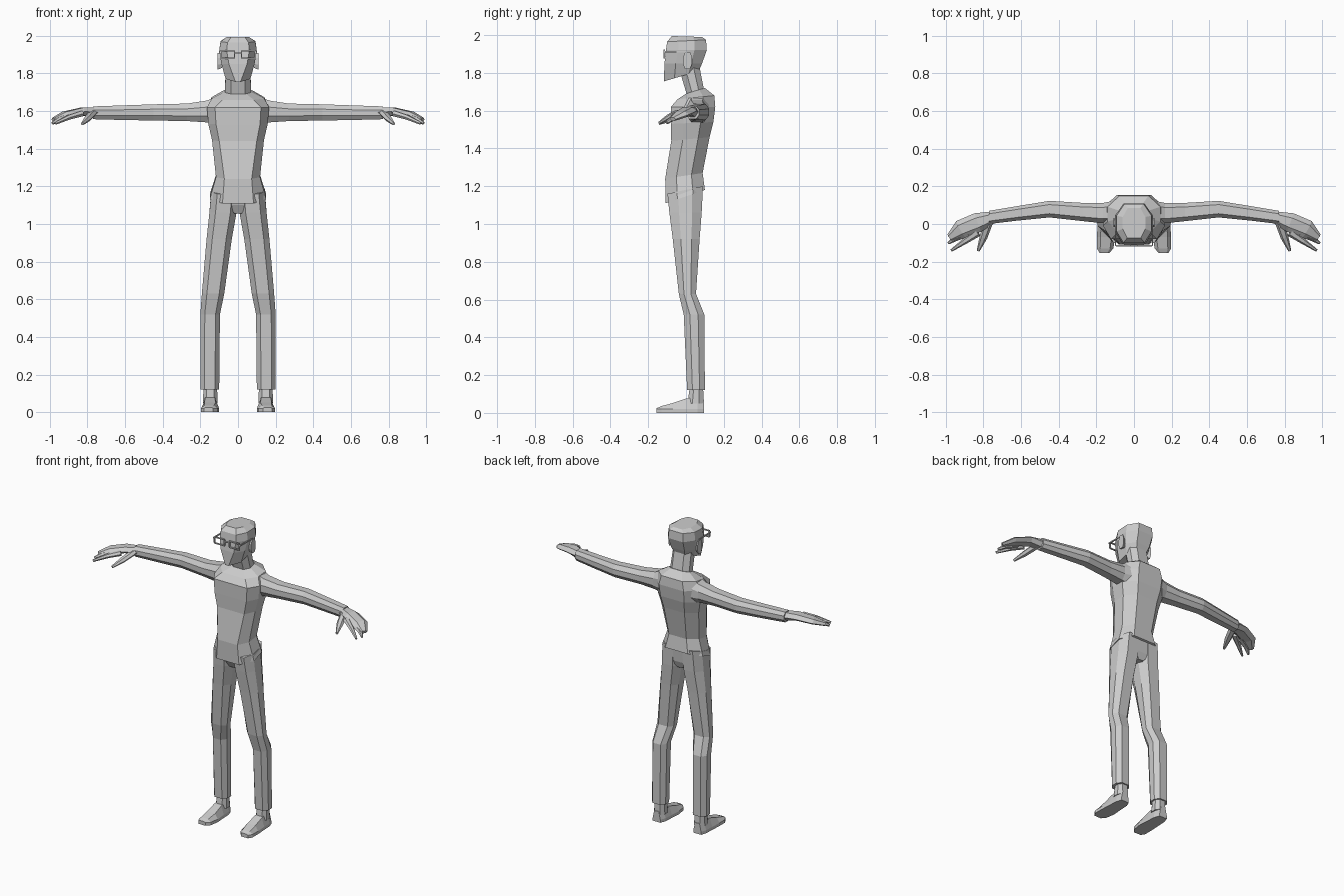
import bpy
import bmesh
from mathutils import Vector

old = bpy.data.objects.get("Cube")
if old:
    bpy.data.objects.remove(old, do_unlink=True)

grey = bpy.data.materials.new("plain_grey")
grey.use_nodes = True
GREY = (0.6, 0.6, 0.6, 1)
grey.diffuse_color = GREY
grey.node_tree.nodes["Principled BSDF"].inputs["Base Color"].default_value = GREY


def loft(name, rings, mirror=False):
    """Skin a closed, flat-shaded body over equal-length rings of points."""
    bm = bmesh.new()
    loops = [[bm.verts.new(p) for p in ring] for ring in rings]
    for a, b in zip(loops, loops[1:]):
        for i in range(len(a)):
            j = (i + 1) % len(a)
            bm.faces.new((a[i], a[j], b[j], b[i]))
    bm.faces.new(loops[0][::-1])
    bm.faces.new(loops[-1])
    bmesh.ops.recalc_face_normals(bm, faces=bm.faces)
    mesh = bpy.data.meshes.new(name)
    bm.to_mesh(mesh)
    bm.free()
    mesh.materials.append(grey)
    obj = bpy.data.objects.new(name, mesh)
    bpy.context.collection.objects.link(obj)
    if mirror:
        obj.modifiers.new("Mirror", 'MIRROR')
    return obj


def octagon(u0, u1, v0, v1, front=0.55, back=0.55):
    """Eight-sided section; front and back set the width of the end faces."""
    c, w, d = (u0 + u1) / 2, (u1 - u0) / 2, (v1 - v0) * 0.3
    return [(c - w * front, v0), (c + w * front, v0), (u1, v0 + d), (u1, v1 - d),
            (c + w * back, v1), (c - w * back, v1), (u0, v1 - d), (u0, v0 + d)]


def level(x0, x1, y0, y1, z_front, z_back=None, front=0.55, back=0.55):
    """Horizontal ring that may tilt from front to back."""
    z_back = z_front if z_back is None else z_back
    return [(x, y, z_front + (z_back - z_front) * (y - y0) / (y1 - y0))
            for x, y in octagon(x0, x1, y0, y1, front, back)]


def across(x, y0, y1, z0, z1):
    """Ring facing along x."""
    return [(x, y, z) for y, z in octagon(y0, y1, z0, z1)]


def taper(name, points, sizes):
    """Six-sided limb along a path, with (side, up) radii at each point."""
    path = [Vector(p) for p in points]
    rings = []
    for i, p in enumerate(path):
        d = (path[min(i + 1, len(path) - 1)] - path[max(i - 1, 0)]).normalized()
        side = d.cross(Vector((0, 0, 1))).normalized()
        up = side.cross(d)
        s, u = sizes[i]
        rings.append([p + side * s * a + up * u * b for a, b in
                      ((1, 0), (.5, 1), (-.5, 1), (-1, 0), (-.5, -1), (.5, -1))])
    return loft(name, rings, True)


def bar(name, x0, x1, y0, y1, z0, z1, mirror=True):
    ends = [[(x, y0, z0), (x, y1, z0), (x, y1, z1), (x, y0, z1)] for x in (x0, x1)]
    return loft(name, ends, mirror)


# Shirt body with a hem that dips at the front
loft("shirt", [
    level(-.15, .15, -.108, .10, 1.11, 1.18),
    level(-.117, .117, -.11, .088, 1.24, 1.27, .62),
    level(-.138, .138, -.078, .125, 1.44, 1.46, .72),
    level(-.158, .158, -.08, .145, 1.53, 1.54, .74),
    level(-.165, .165, -.08, .155, 1.62, 1.62, .74),
    level(-.14, .14, -.045, .15, 1.66, 1.68, .6),
    level(-.075, .075, 0, .1, 1.69, 1.72, .6)])

# Neck and head
loft("neck", [
    level(-.07, .07, .012, .097, 1.66, 1.70),
    level(-.066, .066, -.03, .07, 1.80, 1.84)])
loft("head", [
    level(-.066, .066, -.117, .068, 1.755, 1.81, .2),
    level(-.088, .088, -.114, .085, 1.85, 1.85, .55),
    level(-.1, .1, -.106, .11, 1.92, 1.92, .6),
    level(-.093, .093, -.1, .106, 1.965, 1.975, .6),
    level(-.06, .06, -.075, .085, 1.995, 1.99, .6)])
loft("ears", [
    across(.085, -.012, .02, 1.83, 1.90),
    across(.108, -.016, .032, 1.82, 1.91)], True)

# Glasses: two open rims, bridge and temples
for label, z in (("lower", 1.877), ("upper", 1.917)):
    bar(label + "_rims", .018, .092, -.12, -.112, z, z + .007)
for label, x in (("inner", .015), ("outer", .088)):
    bar(label + "_rims", x, x + .007, -.12, -.112, 1.882, 1.919)
bar("glasses_bridge", -.016, .016, -.119, -.112, 1.905, 1.911, False)
bar("glasses_temples", .095, .102, -.118, .005, 1.908, 1.916)

# Sleeves
loft("arms", [
    across(.10, .0, .125, 1.53, 1.685),
    across(.165, .004, .112, 1.54, 1.656),
    across(.27, .015, .112, 1.547, 1.64),
    across(.45, .035, .123, 1.55, 1.636),
    across(.62, .018, .095, 1.553, 1.63),
    across(.77, .0, .07, 1.557, 1.625)], True)

# Hands with grouped fingers, index finger and thumb
taper("palms",
      [(.75, .036, 1.592), (.83, .008, 1.598), (.92, -.028, 1.58), (.978, -.072, 1.555)],
      [(.032, .028), (.052, .02), (.05, .017), (.022, .01)])
taper("outer_fingers",
      [(.88, -.045, 1.578), (.95, -.075, 1.557), (.986, -.102, 1.535)],
      [(.022, .014), (.017, .012), (.007, .007)])
taper("index_fingers",
      [(.83, -.045, 1.588), (.90, -.092, 1.567), (.97, -.14, 1.535)],
      [(.022, .015), (.016, .012), (.007, .007)])
taper("thumbs",
      [(.775, .005, 1.588), (.80, -.07, 1.56), (.828, -.142, 1.532)],
      [(.024, .016), (.021, .014), (.008, .007)])

# Trousers
loft("trouser_seat", [
    level(-.14, .14, -.098, .09, 1.15, 1.20),
    level(-.11, .11, -.085, .082, 1.10),
    level(-.03, .03, -.06, .065, 1.055)])
loft("trouser_legs", [
    level(.002, .142, -.098, .09, 1.16, 1.20),
    level(.008, .152, -.088, .083, 1.06),
    level(.033, .167, -.07, .072, .92),
    level(.073, .192, -.038, .053, .63),
    level(.096, .2, -.012, .097, .52),
    level(.1, .2, .006, .1, .12)], True)

# Ankles and shoes
loft("ankles", [
    level(.108, .187, .008, .094, .05),
    level(.112, .182, .022, .09, .15)], True)
shoe = []
for y, x0, x1, top in ((.096, .122, .178, .07), (.06, .108, .19, .085),
                       (.0, .105, .193, .076), (-.07, .1, .197, .052),
                       (-.13, .11, .197, .036), (-.155, .132, .182, .025)):
    inset = (x1 - x0) * .2
    shoe.append([(x0, y, 0), (x1, y, 0), (x1, y, .02),
                 (x1 - inset, y, top), (x0 + inset, y, top), (x0, y, .02)])
loft("shoes", shoe, True)
